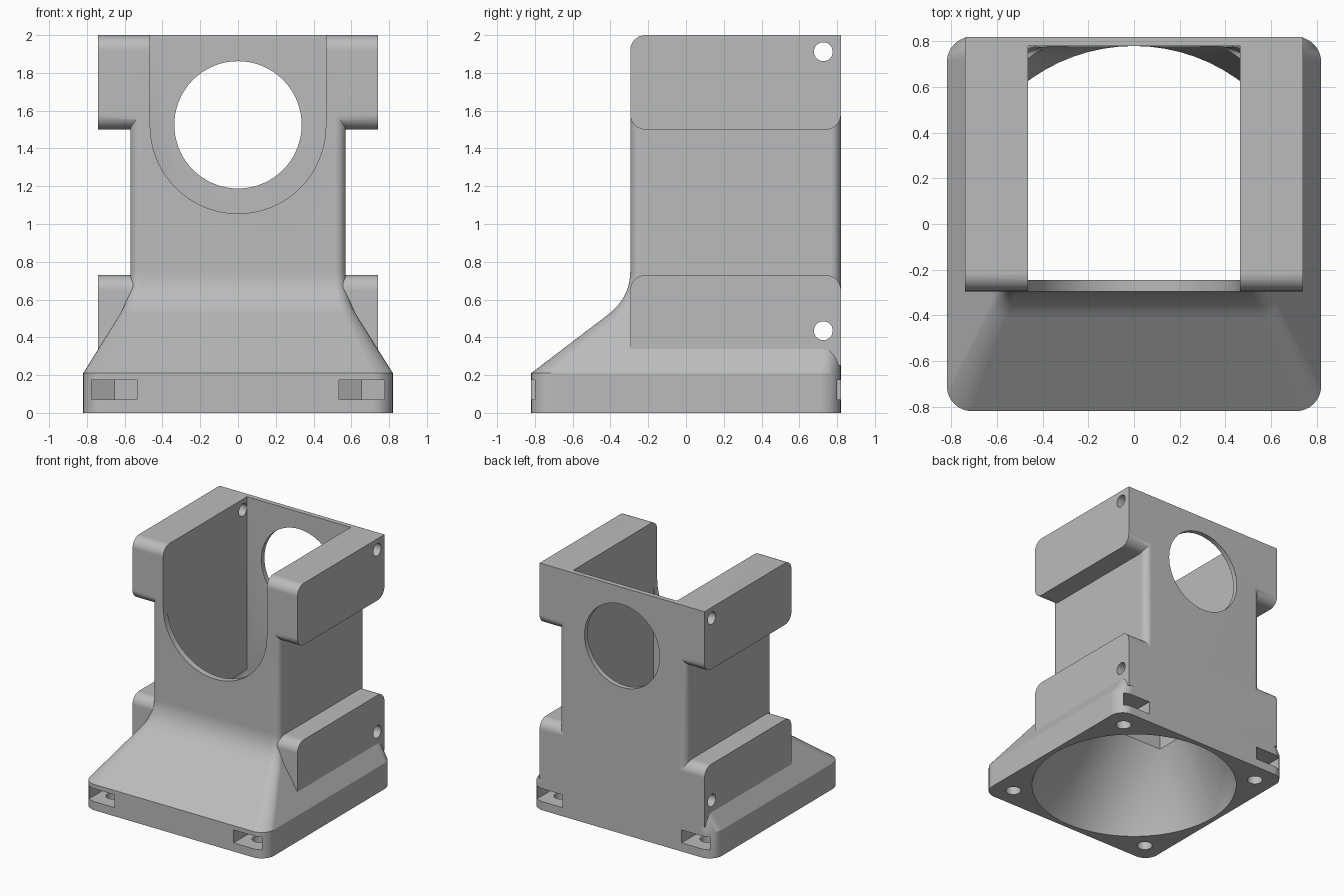
import bpy, bmesh
from math import sin, cos, pi, radians

cube = bpy.data.objects.get("Cube")
if cube:
    bpy.data.objects.remove(cube, do_unlink=True)

grey = bpy.data.materials.new("plain grey")
grey.use_nodes = True
COLOUR = (0.5, 0.5, 0.5, 1)
grey.diffuse_color = COLOUR
grey.node_tree.nodes["Principled BSDF"].inputs["Base Color"].default_value = COLOUR


def loft(name, rings):
    """Closed solid through rings of equal length; coincident points are welded."""
    bm = bmesh.new()
    seen = {}

    def vert(p):
        key = tuple(round(c, 5) for c in p)
        if key not in seen:
            seen[key] = bm.verts.new(p)
        return seen[key]

    def face(points):
        vs = list(dict.fromkeys(vert(p) for p in points))
        if len(vs) > 2:
            bm.faces.new(vs)

    for low, high in zip(rings, rings[1:]):
        for i in range(len(low)):
            j = (i + 1) % len(low)
            face((low[i], low[j], high[j], high[i]))
    face(rings[0][::-1])
    face(rings[-1])
    bmesh.ops.recalc_face_normals(bm, faces=bm.faces)
    mesh = bpy.data.meshes.new(name)
    bm.to_mesh(mesh)
    bm.free()
    obj = bpy.data.objects.new(name, mesh)
    bpy.context.collection.objects.link(obj)
    mesh.materials.append(grey)
    return obj


def prism(name, outline, axis, a, b):
    """Extrude a 2D outline along one axis from a to b."""
    def place(p, d):
        q = list(p)
        q.insert("xyz".index(axis), d)
        return tuple(q)
    return loft(name, [[place(p, d) for p in outline] for d in (a, b)])


def arc(cx, cy, r, start, end, n):
    return [(cx + r * cos(radians(start + (end - start) * i / n)),
             cy + r * sin(radians(start + (end - start) * i / n))) for i in range(n + 1)]


def circle(cx, cy, r, n=48):
    return arc(cx, cy, r, 0, 360, n)[:-1]


def rounded(x0, x1, y0, y1, radii, n=8):
    """Rectangle with a radius per corner: high-high, low-high, low-low, high-low."""
    corners = ((x1, y1, -1, -1), (x0, y1, 1, -1), (x0, y0, 1, 1), (x1, y0, -1, 1))
    pts = []
    for k, ((x, y, sx, sy), r) in enumerate(zip(corners, radii)):
        pts += arc(x + sx * r, y + sy * r, r, 90 * k, 90 * k + 90, n) if r else [(x, y)]
    return pts


def combine(target, other, operation):
    mod = target.modifiers.new("combine", 'BOOLEAN')
    mod.operation, mod.solver, mod.object = operation, 'EXACT', other
    bpy.context.view_layer.objects.active = target
    bpy.ops.object.modifier_apply(modifier=mod.name)
    bpy.data.objects.remove(other, do_unlink=True)


BACK, FRONT = 0.82, -0.295


# Outer shell: flange, sloped hood blending into the upright tower
def section(spread, z):
    r = 0.055 + 0.055 * spread
    w = 0.57 + 0.25 * spread
    return [(x, y, z) for x, y in
            rounded(-w, w, FRONT - 0.525 * spread, BACK, [r] * 4)]


shell = [section(1, 0), section(1, 0.21)]
for i in range(11):
    t = i / 10
    shell.append(section(0.225 * (1 - t) ** 2,
                         0.52 * (1 - t) ** 2 + 0.61 * 2 * t * (1 - t) + 0.75 * t * t))
shell.append(section(0, 1.8))
body = loft("duct_mount", shell)

# Mounting ears, rounded in side profile
ears = (("lower_ears", 0.25, 0.73, (0.08, 0.08, 0, 0)),
        ("upper_ears", 1.5, 2.0, (0, 0.08, 0.08, 0.08)))
for name, z0, z1, radii in ears:
    combine(body, prism(name, rounded(FRONT, BACK, z0, z1, radii), "x", -0.74, 0.74), 'UNION')

# Air passage: round inlet narrowing to a rectangular shaft open at the top
IN_W, IN_FRONT, IN_BACK = 0.465, -0.245, 0.78
inlet, shaft = [], []
for k, corner in enumerate(((IN_W, IN_BACK), (-IN_W, IN_BACK),
                            (-IN_W, IN_FRONT), (IN_W, IN_FRONT))):
    quarter = arc(0, 0, 0.78, 90 * k, 90 * k + 90, 18)
    inlet += quarter
    shaft += [corner] * len(quarter)
passage = [[(x, y, z) for x, y in ring] for ring, z in
           ((inlet, -0.05), (inlet, 0), (shaft, 0.6), (shaft, 2.1))]
combine(body, loft("passage_cutter", passage), 'DIFFERENCE')

# U-shaped front opening and round back window
u_shape = [(IN_W, 2.1), (-IN_W, 2.1)] + arc(0, 1.52, IN_W, 180, 360, 36)
combine(body, prism("front_cutter", u_shape, "y", -0.5, -0.2), 'DIFFERENCE')
combine(body, prism("window_cutter", circle(0, 1.525, 0.337, 72), "y", 0.6, 1), 'DIFFERENCE')

# Cross holes through the ears
for z in (0.435, 1.912):
    combine(body, prism("cross_hole", circle(0.727, z, 0.05, 32), "x", -1, 1), 'DIFFERENCE')

# Nut slots and screw holes at the flange corners
C, HALF = 0.655, 0.12
for sx in (-1, 1):
    for sy in (-1, 1):
        slot = [(sx * C - HALF, sy * 0.9), (sx * C + HALF, sy * 0.9),
                (sx * C + HALF, sy * (C - 0.07)), (sx * C, sy * (C - 0.139)),
                (sx * C - HALF, sy * (C - 0.07))]
        combine(body, prism("nut_slot", slot, "z", 0.07, 0.175), 'DIFFERENCE')
        combine(body, prism("screw_hole", circle(sx * C, sy * C, 0.058, 32), "z", -0.05, 0.12),
                'DIFFERENCE')

# Smooth rounded surfaces, crisp edges
bpy.ops.object.select_all(action='DESELECT')
body.select_set(True)
bpy.context.view_layer.objects.active = body
bpy.ops.object.shade_smooth_by_angle(angle=radians(25))
weighted = body.modifiers.new("weighted normals", 'WEIGHTED_NORMAL')
weighted.keep_sharp = True
